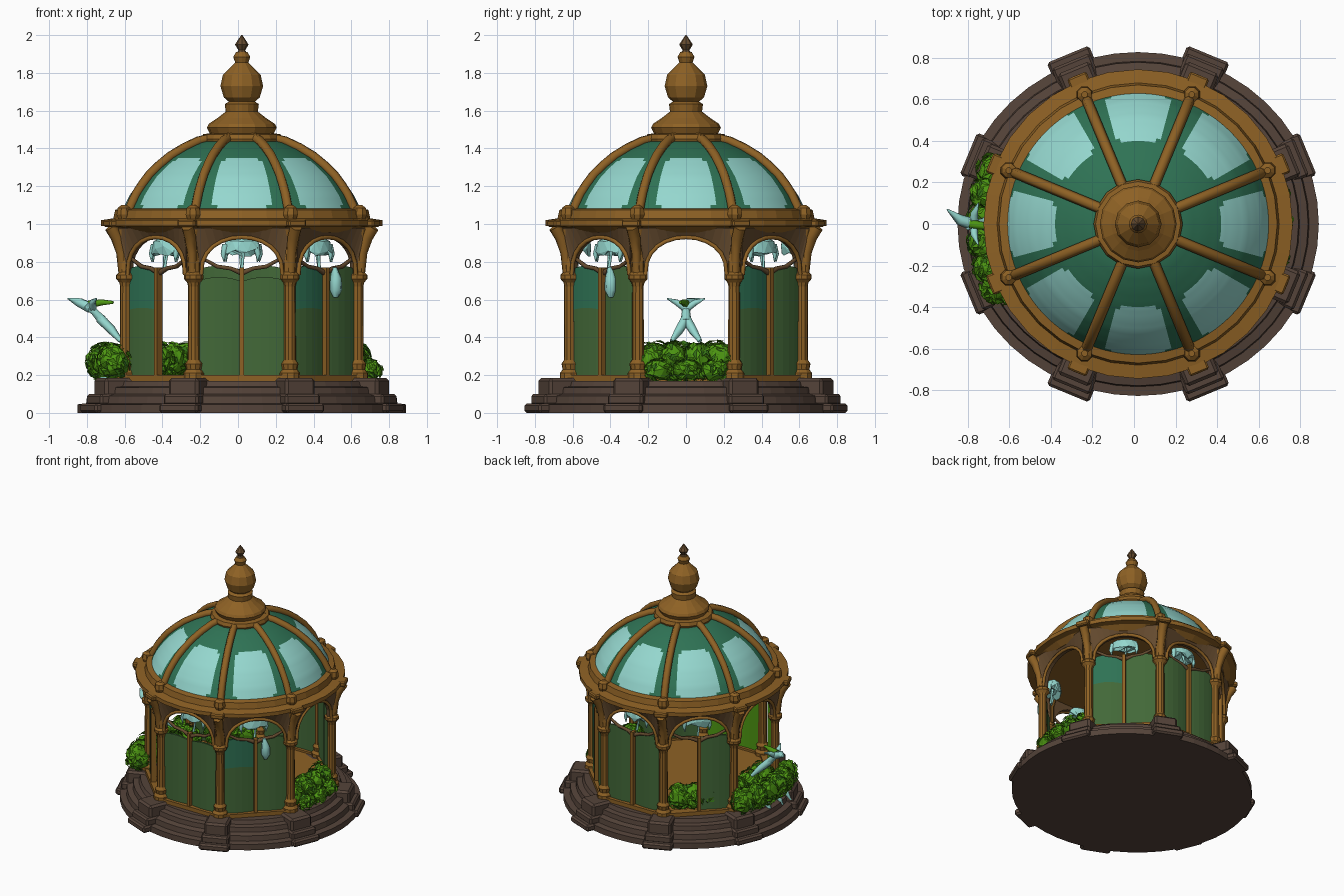
import bpy, bmesh, math, random
from math import sin, cos, pi, radians
from mathutils import Matrix, Vector

random.seed(4)
if "Cube" in bpy.data.objects:
    bpy.data.objects.remove(bpy.data.objects["Cube"])


def material(name, r, g, b):
    m = bpy.data.materials.new(name)
    m.use_nodes = True
    m.diffuse_color = (r, g, b, 1)
    m.node_tree.nodes["Principled BSDF"].inputs["Base Color"].default_value = (r, g, b, 1)
    return m


gold = material("aged gold", .27, .12, .018)
wood = material("dark wood", .13, .07, .028)
stone = material("brown stone", .09, .057, .042)
teal = material("deep teal glass", .028, .17, .09)
pale = material("pale glass", .3, .68, .62)
pane = material("green pane", .055, .14, .04)
leaf = material("leaf green", .075, .31, .006)
shade = material("dark leaf", .035, .17, .008)

CENTRE = Matrix.Translation((.02, 0, 0))


def turn(deg):
    """Local frame: x points outward, y runs along the wall."""
    return CENTRE @ Matrix.Rotation(radians(deg), 4, 'Z')


def add(name, bm, mats, frame=CENTRE, smooth=False):
    bmesh.ops.recalc_face_normals(bm, faces=bm.faces[:])
    me = bpy.data.meshes.new(name)
    bm.to_mesh(me)
    bm.free()
    for m in mats:
        me.materials.append(m)
    for p in me.polygons:
        p.use_smooth = smooth
    ob = bpy.data.objects.new(name, me)
    ob.matrix_world = frame
    bpy.context.collection.objects.link(ob)
    return ob


def lathe(name, profile, sides, mat, frame=CENTRE):
    bm = bmesh.new()
    rings = [[bm.verts.new((r * cos(2 * pi * i / sides), r * sin(2 * pi * i / sides), z))
              for i in range(sides)] for r, z in profile]
    for a, b in zip(rings, rings[1:]):
        for i in range(sides):
            j = (i + 1) % sides
            bm.faces.new((a[i], a[j], b[j], b[i]))
    bm.faces.new(rings[0])
    bm.faces.new(rings[-1])
    return add(name, bm, [mat], frame)


def box(name, x, y, z, mat, frame, bevel=0):
    bm = bmesh.new()
    bmesh.ops.create_cube(bm, size=1)
    for v in bm.verts:
        v.co = [(lo + hi) / 2 + c * (hi - lo) for (lo, hi), c in zip((x, y, z), v.co)]
    if bevel:
        bmesh.ops.bevel(bm, geom=bm.edges[:], offset=bevel, segments=1, affect='EDGES')
    return add(name, bm, [mat], frame)


def tube(name, points, radii, mat, frame):
    cu = bpy.data.curves.new(name, 'CURVE')
    cu.dimensions = '3D'
    cu.bevel_depth, cu.bevel_resolution, cu.use_fill_caps = 1, 1, True
    sp = cu.splines.new('POLY')
    sp.points.add(len(points) - 1)
    for p, co, r in zip(sp.points, points, radii):
        p.co, p.radius = (*co, 1), r
    tmp = bpy.data.objects.new(name + "_path", cu)
    me = bpy.data.meshes.new_from_object(tmp)
    bpy.data.objects.remove(tmp)
    bm = bmesh.new()
    bm.from_mesh(me)
    bpy.data.meshes.remove(me)
    for f in bm.faces:
        f.material_index = 0
    return add(name, bm, [mat], frame, True)


# Stepped round base and floor
base = lathe("stepped_base", [(.845, 0), (.845, .045), (.8, .05), (.795, .09), (.755, .1),
                              (.75, .135), (.71, .14), (.7, .17)], 48, stone)
base.scale = (1.03, .98, 1)
lathe("floor", [(.655, .165), (.655, .18), (.64, .185)], 8, gold, turn(22.5))

# Cornice ring
lathe("cornice", [(.6, .95), (.66, .955), (.7, .985), (.745, .99), (.745, 1.02), (.68, 1.03),
                  (.67, 1.075), (.62, 1.085), (.6, 1.05), (.6, .95)], 32, gold)

# Glass dome with pale patch in every bay
PROFILE = [(.645, 1.05), (.62, 1.1), (.595, 1.15), (.56, 1.2), (.52, 1.25), (.465, 1.3),
           (.4, 1.35), (.32, 1.395), (.24, 1.43), (.15, 1.45)]
fine = []
for (r0, z0), (r1, z1) in zip(PROFILE, PROFILE[1:]):
    fine += [(r0 + (r1 - r0) * k / 3, z0 + (z1 - z0) * k / 3) for k in range(3)]
dome = lathe("glass_dome", fine, 120, teal)
dome.data.materials.append(pale)
for p in dome.data.polygons:
    c = p.center
    off = (math.degrees(math.atan2(c.y, c.x)) + 22.5) % 45 - 22.5
    if len(p.vertices) == 4 and (off / 16) ** 4 + ((c.z - 1.215) / .14) ** 4 < 1:
        p.material_index = 1
    p.use_smooth = True

# Crown and finial
lathe("crown", [(.2, 1.41), (.215, 1.45), (.205, 1.475), (.17, 1.48), (.185, 1.51), (.175, 1.53),
                (.13, 1.56), (.085, 1.595), (.09, 1.635), (.065, 1.65)], 16, gold)
lathe("finial_ball", [(.06, 1.64), (.095, 1.67), (.113, 1.73), (.1, 1.79), (.06, 1.83),
                      (.035, 1.855), (.045, 1.885), (.03, 1.91)], 12, gold)
lathe("finial_tip", [(.03, 1.9), (.018, 1.92), (.036, 1.95), (.02, 1.975), (.003, 2)], 8, wood)

# Corners: plinth, column, bracket and dome rib
for k in range(8):
    f = turn(22.5 + 45 * k)
    box("plinth_foot", (.6, .885), (-.11, .11), (0, .05), stone, f, .012)
    box("plinth_step", (.6, .85), (-.1, .1), (.04, .1), stone, f, .012)
    box("plinth_block", (.58, .815), (-.085, .085), (.08, .185), stone, f, .015)
    lathe("column", [(.055, .18), (.055, .21), (.04, .23), (.046, .26), (.032, .28), (.03, .67),
                     (.035, .69), (.052, .71), (.052, .73), (.036, .745), (.036, .88), (.06, .97)],
          10, gold, f @ Matrix.Translation((.665, 0, 0)))
    tube("bracket", [(.68, 0, .74), (.69, 0, .85), (.715, 0, .93), (.75, 0, .985)],
         [.025, .028, .034, .035], gold, f)
    box("cornice_corner", (.68, .775), (-.05, .05), (.985, 1.022), gold, f, .008)
    lathe("rib_knob", [(.03, 1.02), (.042, 1.05), (.036, 1.085), (.015, 1.1)], 8, gold,
          f @ Matrix.Translation((.675, 0, 0)))
    tube("dome_rib", [(r + .008, 0, z + .01) for r, z in PROFILE], [.026] * 10, gold, f)


def spandrel(frame):
    """Wall above an arch, between the arch line and the cornice."""
    bm = bmesh.new()
    rows = []
    for i in range(15):
        t = pi * i / 14
        y, z = .215 * cos(t), .73 + .2 * sin(t) ** .8 if 0 < i < 14 else .73
        top = y * 1.18
        rows.append([bm.verts.new(p) for p in ((.6, y, z), (.635, y, z), (.67, top, .98), (.6, top, .98))])
    for a, b in zip(rows, rows[1:]):
        for i in range(4):
            bm.faces.new((a[i], a[i - 1], b[i - 1], b[i]))
    bm.faces.new(rows[0])
    bm.faces.new(rows[-1])
    add("arch_spandrel", bm, [wood], frame)
    tube("arch_trim", [(.64, .215 * cos(pi * i / 12), .73 + .2 * sin(pi * i / 12) ** .8 if 0 < i < 12 else .73)
                       for i in range(13)], [.012] * 13, gold, frame)


def glass_panel(frame, lo, hi, top, teal_from, inner):
    """Slightly bowed pane with a wavy top edge."""
    bm = bmesh.new()
    bmesh.ops.create_grid(bm, x_segments=5, y_segments=8, size=.5)
    for v in bm.verts:
        s, t = v.co.x + .5, v.co.y + .5
        v.co = (.615 + .012 * sin(pi * s), lo + (hi - lo) * s, .185 + t * (top - .185 + .02 * sin(pi * s)))
    for f in bm.faces:
        f.material_index = int(f.calc_center_median().z > teal_from)
    ob = add("glass_panel", bm, [pane, teal, inner, inner], frame)
    for p in ob.data.polygons:
        if p.normal.x < 0:
            p.flip()
    sol = ob.modifiers.new("thickness", 'SOLIDIFY')
    sol.thickness, sol.offset = .014, -1
    sol.material_offset = 2


def canopy(frame):
    """Small weeping tree shape that fills the arch."""
    bm = bmesh.new()
    bmesh.ops.create_icosphere(bm, subdivisions=2, radius=1)
    for v in bm.verts:
        drop = .05 * random.random() if v.co.z < .1 and v.co.xy.length > .5 else 0
        v.co = (.56 + .06 * v.co.x, .1 * v.co.y, .89 + .04 * max(v.co.z, -.3) - drop)
    add("weeping_canopy", bm, [pale], frame)
    tube("canopy_trunk", [(.58, 0, .76), (.57, .008, .83), (.56, 0, .9)], [.009, .007, .014], pale, frame)
    for y in (-.085, .075):
        tube("hanging_frond", [(.57, y, .89), (.58, y * 1.15, .84), (.58, y * 1.1, .8)], [.02, .014, .003], pale, frame)


# Bays: arches all round, panes in six of them; two panes are missing
for k in range(8):
    a = 45 * k
    f = turn(a)
    spandrel(f)
    if a in (0, 180):
        continue
    box("sill", (.59, .65), (-.25, .25), (.17, .2), gold, f)
    box("mullion", (.605, .645), (-.012, .012), (.18, .77), gold, f)
    for s in (-1, 1):
        tube("branch_rail", [(.62, 0, .74), (.62, s * .06, .765), (.62, s * .13, .775), (.62, s * .23, .83)],
             [.016, .012, .012, .009], wood, f)
        if (a, s) in ((225, 1), (135, -1)):
            continue
        teal_from = .57 if (a, s) in ((225, -1), (315, -1), (45, -1)) else 2
        glass_panel(f, *sorted((s * .008, s * .235)), .7 if a == 270 else .76, teal_from,
                    leaf if a in (225, 270) else pane)
    canopy(f)

# Pale drip on one pane
tube("pane_drip", [(.634, .06, .77), (.634, .07, .71), (.634, .07, .65), (.634, .07, .61)],
     [.012, .032, .034, .012], pale, turn(315))


def bush(name, spots, leaves, size):
    """Lumpy cores covered with loose folded leaves."""
    bm = bmesh.new()
    for c, rad in spots:
        place = Matrix.Translation(c) @ Matrix.Diagonal((*rad, 1))
        new = bmesh.ops.create_icosphere(bm, subdivisions=2, radius=.85, matrix=place)["verts"]
        for v in new:
            v.co += Vector([random.uniform(-.012, .012) for _ in range(3)])
        for _ in range(leaves):
            d = Vector([random.gauss(0, 1) for _ in range(3)]).normalized()
            p = Vector(c) + Vector([n * r for n, r in zip(d, rad)]) * random.uniform(.8, 1)
            p.z = max(p.z, .17)
            u = (d.cross(Vector([random.gauss(0, 1) for _ in range(3)]))).normalized() * size
            w = d.cross(u) * .6
            q = [bm.verts.new(p + o) for o in (-u, w + d * .008, u, -w + d * .008)]
            for tri in ((q[0], q[1], q[2]), (q[0], q[2], q[3])):
                bm.faces.new(tri).material_index = int(random.random() < .25)
    add(name, bm, [leaf, shade], Matrix())


def arc(r, angles, z, rad):
    return [((.02 + r * cos(radians(a)), r * sin(radians(a)), z), rad) for a in angles]


# Planting at the two open sides and in the broken bay
bush("west_bush", arc(.74, (160, 169, 178, 187, 196, 204), .27, (.09, .09, .1)), 70, .034)
bush("west_inner_bush", arc(.58, (165, 180, 195), .28, (.1, .1, .1)), 60, .034)
bush("east_bush", arc(.6, (-17, -6, 6, 17), .27, (.09, .09, .11)), 70, .034)
bush("east_spill", arc(.69, (-12, 0, 12), .225, (.055, .08, .06)), 40, .026)
bush("broken_bay_bush", arc(.55, (122, 133, 144), .28, (.09, .09, .1)), 60, .034)

# Pale flowering stem leaning out over the bush, with roots below
W = Matrix()
for s in (-1, 1):
    tube("stem_leg", [(-.62, s * .075, .38), (-.67, s * .035, .44), (-.73, 0, .5)], [.012, .024, .026], pale, W)
    tube("flower_petal", [(-.77, 0, .55), (-.77, s * .05, .585), (-.75, s * .1, .605)], [.022, .018, .004], pale, W)
tube("stem", [(-.71, 0, .48), (-.76, 0, .535), (-.8, 0, .575)], [.03, .022, .03], pale, W)
tube("flower_tip", [(-.78, 0, .555), (-.84, .02, .585), (-.9, .07, .605)], [.03, .026, .004], pale, W)
tube("flower_back", [(-.79, 0, .575), (-.72, -.01, .585), (-.66, -.03, .585)], [.024, .018, .008], leaf, W)
for y in (-.22, -.12, .02):
    tube("pale_root", [(-.66, y, .22), (-.71, y, .18), (-.75, y - .01, .11)], [.03, .026, .006], pale, W)
